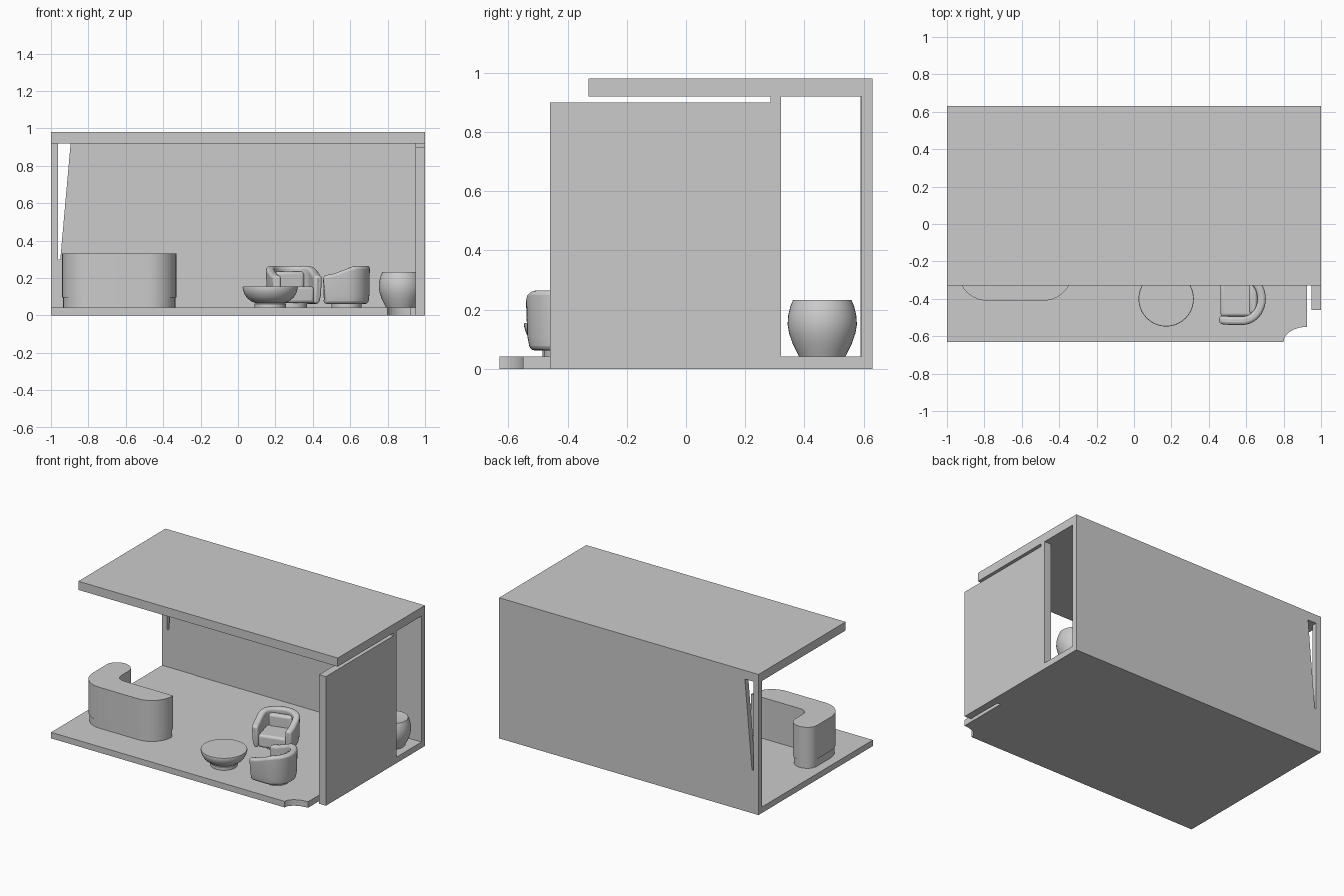
import bpy, bmesh, math
from mathutils import Matrix, Vector

if "Cube" in bpy.data.objects:
    bpy.data.objects.remove(bpy.data.objects["Cube"])

grey = bpy.data.materials.new("light_grey")
grey.diffuse_color = (0.6, 0.6, 0.6, 1)
grey.use_nodes = True
grey.node_tree.nodes["Principled BSDF"].inputs["Base Color"].default_value = grey.diffuse_color


def finish(name, bm, bevel=0.0, smooth=False, segments=3):
    bmesh.ops.recalc_face_normals(bm, faces=bm.faces)
    mesh = bpy.data.meshes.new(name)
    bm.to_mesh(mesh)
    bm.free()
    mesh.materials.append(grey)
    ob = bpy.data.objects.new(name, mesh)
    bpy.context.collection.objects.link(ob)
    if bevel:
        mod = ob.modifiers.new("soft_edges", 'BEVEL')
        mod.width, mod.segments, mod.limit_method = bevel, segments, 'ANGLE'
        mod.angle_limit = math.radians(40)
    if smooth:
        bpy.context.view_layer.objects.active = ob
        bpy.ops.object.select_all(action='DESELECT')
        ob.select_set(True)
        bpy.ops.object.shade_smooth_by_angle(angle=math.radians(50))
    return ob


def prism(name, points, low, high, axis='Z', **kw):
    """Extrude an outline along z (points are x, y) or along y (points are x, z)."""
    bm = bmesh.new()
    place = (lambda a, b: (a, b, low)) if axis == 'Z' else (lambda a, b: (a, low, b))
    face = bm.faces.new([bm.verts.new(place(a, b)) for a, b in points])
    new = bmesh.ops.extrude_face_region(bm, geom=[face])['geom']
    step = Vector((0, 0, high - low)) if axis == 'Z' else Vector((0, high - low, 0))
    bmesh.ops.translate(bm, vec=step, verts=[v for v in new if isinstance(v, bmesh.types.BMVert)])
    return finish(name, bm, **kw)


def box(name, x0, x1, y0, y1, z0, z1, **kw):
    return prism(name, [(x0, y0), (x1, y0), (x1, y1), (x0, y1)], z0, z1, **kw)


def lathe(name, cx, cy, profile, sides=40):
    """Turn a profile of (radius, z) around a vertical axis."""
    bm = bmesh.new()
    rings = [[bm.verts.new((cx + r * math.cos(2 * math.pi * i / sides),
                            cy + r * math.sin(2 * math.pi * i / sides), z))
              for i in range(sides)] for r, z in profile]
    for a, b in zip(rings, rings[1:]):
        for i in range(sides):
            j = (i + 1) % sides
            bm.faces.new((a[i], a[j], b[j], b[i]))
    bm.faces.new(rings[0])
    bm.faces.new(rings[-1])
    return finish(name, bm, smooth=True)


def arc(cx, cy, rx, ry, a0, a1, n=10):
    return [(cx + rx * math.cos(math.radians(a0 + (a1 - a0) * i / n)),
             cy + ry * math.sin(math.radians(a0 + (a1 - a0) * i / n))) for i in range(n + 1)]


# Floor slab with a scooped front corner
prism("floor", [(-1, -0.63)] + arc(0.925, -0.63, 0.125, 0.08, 180, 90)
      + [(0.925, -0.2), (0.95, -0.2), (0.95, 0.32), (1, 0.32), (1, 0.63), (-1, 0.63)], 0, 0.042)

# Roof slab, back wall with a tapering slot, side wall with its header
box("roof", -1, 1, -0.33, 0.63, 0.92, 0.98)
prism("back_wall", [(-1, 0), (1, 0), (1, 0.92), (-0.895, 0.92), (-0.95, 0.3),
                    (-0.962, 0.3), (-0.962, 0.92), (-1, 0.92)], 0.593, 0.63, axis='Y')
box("back_wall_panel", -0.75, 0.775, 0.589, 0.594, 0.04, 0.92)
box("side_wall", 0.948, 1, -0.46, 0.32, 0, 0.9)
box("side_wall_header", 0.948, 1, 0.285, 0.32, 0.9, 0.92)


# Counter: L-shaped with rounded ends on a slightly recessed plinth
def counter_outline(d):
    r = 0.155 - d
    return (arc(-0.785, -0.255, r, r, 180, 270) + arc(-0.485, -0.255, r, r, 270, 360)
            + [(-0.33 - d, -0.245 - d)] + arc(-0.71, -0.185, 0.06 + d, 0.06 + d, 270, 180, 6)
            + arc(-0.855, -0.1, 0.085 - d, 0.075 - d, 0, 180, 12))


prism("counter", counter_outline(0), 0.095, 0.33, smooth=True)
prism("counter_plinth", counter_outline(0.005), 0.04, 0.096, smooth=True)

# Coffee table: shallow bowl on a round foot
lathe("coffee_table", 0.172, -0.4, [(0.085, 0.04), (0.085, 0.062), (0.075, 0.066), (0.1, 0.075),
                                    (0.125, 0.095), (0.14, 0.12), (0.148, 0.148), (0.146, 0.154)])

# Planter: rounded tub
lathe("planter", 0.87, 0.46, [(0.078, 0.04), (0.085, 0.055), (0.1, 0.085), (0.112, 0.12), (0.117, 0.15),
                              (0.115, 0.18), (0.108, 0.21), (0.099, 0.232), (0.088, 0.232), (0.07, 0.228)])


# Armchairs: curved shell, seat and back cushions, round foot; they face -y before turning
def shell():
    bm = bmesh.new()
    outer = [(0.135, -0.125), (0.14, -0.07)] + arc(0, 0, 0.14, 0.125, 0, 180, 20) \
        + [(-0.14, -0.07), (-0.135, -0.125)]
    inner = [(0.09, -0.125), (0.094, -0.07)] + arc(0, 0, 0.095, 0.08, 0, 180, 20) \
        + [(-0.094, -0.07), (-0.09, -0.125)]
    rings = []
    for o, i in zip(outer, inner):
        t = min(1, (o[1] + 0.125) / 0.2)
        top = 0.213 + 0.052 * t * t * (3 - 2 * t)
        rings.append([bm.verts.new(p) for p in (
            (o[0] * 0.9, o[1] * 0.93, 0.062), (o[0] * 0.97, o[1] * 0.98, 0.11), (o[0], o[1], top),
            (i[0], i[1], top), (i[0], i[1], 0.062))])
    for a, b in zip(rings, rings[1:]):
        for k in range(5):
            m = (k + 1) % 5
            bm.faces.new((a[k], a[m], b[m], b[k]))
    bm.faces.new(rings[0])
    bm.faces.new(rings[-1])
    return bm


def armchair(name, x, y, turn):
    parts = [finish(name + "_shell", shell(), bevel=0.016, smooth=True)]
    parts.append(box(name + "_seat", -0.094, 0.094, -0.118, 0.06, 0.066, 0.155,
                     bevel=0.016, smooth=True))
    parts.append(box(name + "_back_cushion", -0.08, 0.08, 0.035, 0.08, 0.14, 0.235,
                     bevel=0.016, smooth=True))
    parts.append(lathe(name + "_foot", 0, 0, [(0.08, 0.04), (0.08, 0.07)], 32))
    for ob in parts:
        ob.matrix_world = Matrix.Translation((x, y, 0)) @ Matrix.Rotation(math.radians(turn), 4, 'Z')


armchair("rear_armchair", 0.288, 0.03, 15)
armchair("front_armchair", 0.58, -0.4, -90)
